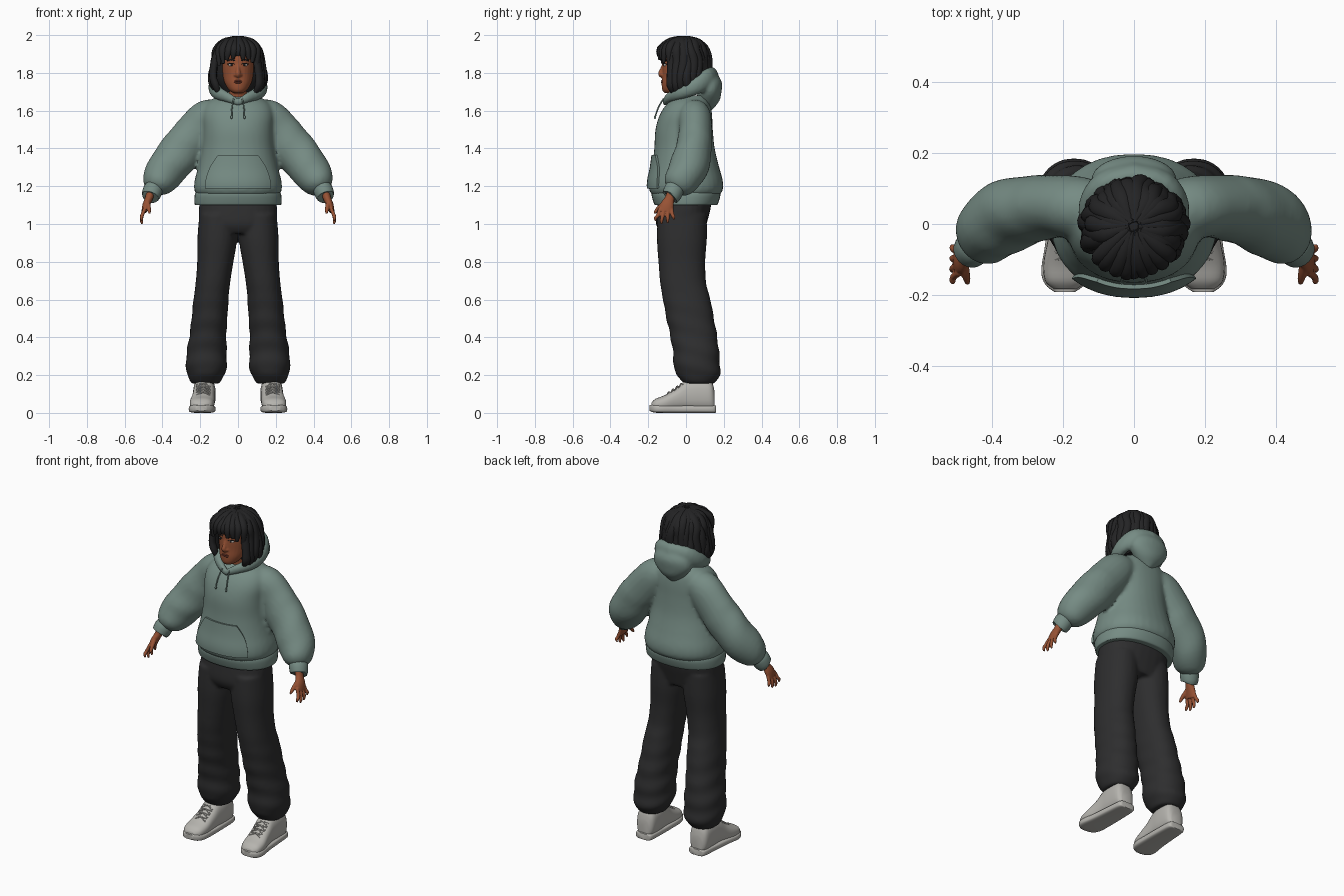
import bpy, bmesh, math, random
from mathutils import Vector, Matrix

random.seed(4)
X, Y, Z = Vector((1, 0, 0)), Vector((0, 1, 0)), Vector((0, 0, 1))
SIDES = (1, -1)

default_cube = bpy.data.objects.get("Cube")
if default_cube:
    bpy.data.objects.remove(default_cube)


def material(name, r, g, b):
    mat = bpy.data.materials.new(name)
    mat.use_nodes = True
    mat.diffuse_color = (r, g, b, 1)
    shader = mat.node_tree.nodes["Principled BSDF"]
    shader.inputs["Base Color"].default_value = (r, g, b, 1)
    shader.inputs["Roughness"].default_value = 0.8
    return mat


SAGE = material("sage green cloth", .18, .26, .23)
CHARCOAL = material("charcoal cloth", .027, .027, .028)
BLACK = material("black hair", .017, .017, .018)
SKIN = material("brown skin", .31, .085, .035)
LIP = material("dark rose lips", .2, .05, .03)
WHITE = material("eye white", .6, .57, .53)
CANVAS = material("off white canvas", .47, .46, .43)


def smooth_rows(rows, steps):
    """Catmull-Rom interpolation of (x, y, z, radius, radius) rows."""
    rows = [Vector(r) for r in rows]
    last, out = len(rows) - 1, []
    for i in range(last):
        a, b, c, d = rows[max(i - 1, 0)], rows[i], rows[i + 1], rows[min(i + 2, last)]
        for k in range(steps):
            t = k / steps
            out.append((b * 2 + (c - a) * t + (a * 2 - b * 5 + c * 4 - d) * t ** 2
                        + (b * 3 - a - c * 3 + d) * t ** 3) * .5)
    return out + [rows[-1]]


def loft(bm, rows, ref=Y, along=None, n=20, p=2, steps=4, fold=None, side=1):
    """Skin superelliptic sections along a path; side=-1 mirrors it in x."""
    pts = smooth_rows([(r[0] * side, *r[1:]) for r in rows], steps)
    centres = [Vector(q[:3]) for q in pts]
    rings = []
    for i, q in enumerate(pts):
        t = along or centres[min(i + 1, len(pts) - 1)] - centres[max(i - 1, 0)]
        t = t.normalized()
        u = ref.cross(t).normalized()
        v = t.cross(u)
        ring = []
        for k in range(n):
            ang = math.tau * k / n
            c, s = math.cos(ang), math.sin(ang)
            c = math.copysign(abs(c) ** (2 / p), c)
            s = math.copysign(abs(s) ** (2 / p), s)
            w = 1 + (fold(q[2], ang) if fold else 0)
            ring.append(bm.verts.new(centres[i] + u * c * w * max(q[3], .001)
                                     + v * s * w * max(q[4], .001)))
        rings.append(ring)
    for lo, hi in zip(rings, rings[1:]):
        for k in range(n):
            m = (k + 1) % n
            bm.faces.new((lo[k], lo[m], hi[m], hi[k]))
    bm.faces.new(rings[0][::-1])
    bm.faces.new(rings[-1])


def ball(bm, centre, radii):
    bmesh.ops.create_uvsphere(bm, u_segments=16, v_segments=10, radius=1,
                              matrix=Matrix.Translation(centre) @ Matrix.Diagonal((*radii, 1)))


def finish(name, bm, mat, voxel=0, relax=0, thick=0, wrap=None):
    """Turn the bmesh into an object, fuse its volumes and shade it."""
    bmesh.ops.recalc_face_normals(bm, faces=bm.faces[:])
    mesh = bpy.data.meshes.new(name)
    bm.to_mesh(mesh)
    bm.free()
    obj = bpy.data.objects.new(name, mesh)
    bpy.context.collection.objects.link(obj)
    bpy.ops.object.select_all(action="DESELECT")
    obj.select_set(True)
    bpy.context.view_layer.objects.active = obj
    if wrap:
        mod = obj.modifiers.new("wrap", "SHRINKWRAP")
        mod.target, mod.wrap_method, mod.wrap_mode = wrap, "PROJECT", "ABOVE_SURFACE"
        mod.use_project_y, mod.offset = True, .006
    if thick:
        mod = obj.modifiers.new("thickness", "SOLIDIFY")
        mod.thickness, mod.offset = thick, 0
    if voxel:
        mod = obj.modifiers.new("fuse", "REMESH")
        mod.mode, mod.voxel_size = "VOXEL", voxel
    if relax:
        mod = obj.modifiers.new("relax", "SMOOTH")
        mod.factor, mod.iterations = .5, relax
    for mod in list(obj.modifiers):
        bpy.ops.object.modifier_apply(modifier=mod.name)
    obj.data.materials.clear()
    obj.data.materials.append(mat)
    bpy.ops.object.shade_smooth_by_angle(angle=math.radians(45))
    return obj


# Hoodie body and puffy sleeves, fused at the shoulders
bm = bmesh.new()
loft(bm, [(0, 0, 1.15, .215, .175), (0, 0, 1.18, .232, .195), (0, 0, 1.23, .23, .195),
          (0, -.002, 1.3, .212, .178), (0, -.008, 1.4, .192, .16), (0, -.01, 1.5, .187, .152),
          (0, 0, 1.58, .19, .138), (0, .015, 1.64, .165, .113), (0, .03, 1.68, .1, .075)],
     along=Z, n=32, p=2.2)
for s in SIDES:
    loft(bm, [(.07, .04, 1.59, .06, .07), (.15, .045, 1.565, .1, .088), (.22, .05, 1.49, .11, .088),
              (.32, .035, 1.365, .112, .1), (.385, .005, 1.28, .106, .102),
              (.43, -.04, 1.21, .08, .085), (.447, -.058, 1.18, .045, .048)], side=s,
         fold=lambda z, a: .025 * math.sin(42 * z + 2 * a) * (z < 1.45))
hoodie = finish("hoodie_body", bm, SAGE, voxel=.012, relax=4)

# Ribbed hem and cuffs
bm = bmesh.new()
loft(bm, [(0, -.002, 1.1, .222, .158), (0, 0, 1.105, .23, .168), (0, 0, 1.15, .23, .182),
          (0, 0, 1.175, .22, .18)], along=Z, n=40, p=2.2)
finish("hoodie_hem", bm, SAGE)
bm = bmesh.new()
for s in SIDES:
    loft(bm, [(.44, -.052, 1.2, .045, .048), (.45, -.064, 1.18, .052, .053),
              (.462, -.077, 1.15, .049, .05), (.464, -.08, 1.145, .043, .044)], side=s)
finish("hoodie_cuffs", bm, SAGE)

# Front pouch pocket laid over the belly
bm = bmesh.new()
grid = []
for j in range(13):
    t = j / 12
    half = .1 + .068 * (1 - t * t)
    grid.append([bm.verts.new((half * (i / 10 - 1), -.5, 1.19 + .175 * t)) for i in range(21)])
for lo, hi in zip(grid, grid[1:]):
    for i in range(20):
        bm.faces.new((lo[i], lo[i + 1], hi[i + 1], hi[i]))
finish("pouch_pocket", bm, SAGE, thick=.012, wrap=hoodie)

# Hood lying on the back, with its rim running round to the throat
bm = bmesh.new()
for s in SIDES:
    loft(bm, [(-.006, -.112, 1.64, .014, .016), (.05, -.092, 1.668, .02, .026),
              (.108, -.03, 1.695, .03, .036), (.122, .05, 1.73, .034, .046),
              (.08, .115, 1.768, .036, .055), (-.01, .137, 1.775, .038, .056)], ref=Z, side=s)
loft(bm, [(0, .105, 1.6, .025, .03), (0, .118, 1.65, .082, .058), (0, .124, 1.7, .118, .064),
          (0, .128, 1.75, .112, .062), (0, .128, 1.79, .08, .04)], along=Z, n=28)
finish("hood", bm, SAGE, voxel=.009, relax=4)

# Drawstrings with knotted ends
bm = bmesh.new()
for s in SIDES:
    loft(bm, [(.022, -.118, 1.665, .004, .004), (.03, -.142, 1.625, .004, .004),
              (.034, -.158, 1.585, .004, .004), (.034, -.164, 1.56, .004, .004)], n=8, side=s)
    ball(bm, (.034 * s, -.164, 1.565), (.006, .006, .009))
finish("drawstrings", bm, SAGE)

# Baggy trousers: hips and two legs with gathered ankles
def gathers(z, a):
    return .035 * max(0, min(1, (.75 - z) * 2)) * math.sin(58 * z + 2 * math.sin(a))

bm = bmesh.new()
loft(bm, [(0, -.02, .95, .195, .115), (0, -.025, 1, .205, .134), (0, -.012, 1.08, .207, .142),
          (0, -.005, 1.14, .2, .14)], along=Z, n=28, p=2.3)
for s in SIDES:
    loft(bm, [(.172, .072, .155, .072, .08), (.172, .07, .18, .09, .1), (.168, .06, .22, .104, .122),
              (.167, .055, .3, .108, .122), (.16, .042, .4, .098, .124), (.151, .022, .5, .095, .126),
              (.143, .004, .6, .093, .126), (.134, -.014, .68, .091, .122),
              (.12, -.022, .8, .096, .124), (.11, -.022, .92, .105, .132),
              (.105, -.02, 1.05, .1, .13)], along=Z, n=28, p=2.2, fold=gathers, side=s)
finish("trousers", bm, CHARCOAL, voxel=.01, relax=3)

# High-top shoes: upper, sole and crossed laces
bm = bmesh.new()
for s in SIDES:
    loft(bm, [(.178, .152, .06, .035, .05), (.178, .13, .092, .056, .084), (.178, .06, .098, .06, .09),
              (.18, 0, .092, .058, .082), (.184, -.05, .071, .06, .061), (.19, -.11, .052, .065, .043),
              (.193, -.16, .042, .057, .033), (.194, -.183, .034, .032, .02)],
         ref=Z, along=-Y, n=24, p=2.5, side=s)
finish("shoe_uppers", bm, CANVAS)
bm = bmesh.new()
for s in SIDES:
    loft(bm, [(.178, .16, .02, .033, .018), (.178, .145, .02, .053, .02), (.18, .05, .02, .06, .02),
              (.184, -.05, .02, .065, .02), (.191, -.13, .021, .07, .021),
              (.194, -.17, .023, .056, .021), (.195, -.192, .026, .028, .015)],
         ref=Z, along=-Y, n=28, p=4, side=s)
finish("shoe_soles", bm, CANVAS)
bm = bmesh.new()
for s in SIDES:
    for i in range(4):
        for d in (.01, -.01):
            y = -.025 - .022 * i
            top = .155 + .69 * (y + .02)
            loft(bm, [(.148, y + d, top - .008 + d / 2, .004, .004), (.184, y, top + .004, .004, .004),
                      (.22, y - d, top - .008 - d / 2, .004, .004)], n=6, side=s)
finish("shoe_laces", bm, CANVAS)

# Hands: palm, four fingers and thumb
bm = bmesh.new()
for s in SIDES:
    loft(bm, [(.46, -.072, 1.18, .026, .028), (.47, -.085, 1.14, .021, .025),
              (.487, -.1, 1.1, .019, .036), (.497, -.108, 1.065, .014, .037)], side=s)
    for i, tip in enumerate((1.015, 1.0, 1.004, 1.022)):
        y = -.137 + .02 * i
        lean = .006 * (i - 2)
        loft(bm, [(.492, y, 1.085, .01, .01), (.508, y + lean, 1.045, .01, .01),
                  (.511, y + lean * 2, tip + .018, .009, .009),
                  (.507, y + lean * 2, tip, .005, .005)], n=10, side=s)
    loft(bm, [(.48, -.1, 1.125, .012, .014), (.474, -.135, 1.095, .012, .012),
              (.47, -.158, 1.07, .01, .01), (.468, -.168, 1.055, .005, .005)], n=10, side=s)
finish("hands", bm, SKIN, voxel=.004, relax=2)

# Head with nose and neck
bm = bmesh.new()
loft(bm, [(0, -.078, 1.693, .025, .035), (0, -.07, 1.71, .048, .056), (0, -.05, 1.745, .07, .079),
          (0, -.03, 1.79, .081, .096), (0, -.02, 1.84, .086, .106), (0, -.015, 1.9, .085, .105),
          (0, -.01, 1.95, .06, .075)], along=Z, n=28)
loft(bm, [(0, .01, 1.6, .055, .055), (0, -.005, 1.68, .048, .05), (0, -.01, 1.76, .048, .05)], along=Z)
loft(bm, [(0, -.115, 1.85, .008, .01), (0, -.126, 1.82, .01, .011), (0, -.134, 1.796, .014, .014),
          (0, -.128, 1.78, .012, .01)], n=12)
for s in SIDES:
    ball(bm, (.014 * s, -.124, 1.789), (.009, .012, .008))
finish("head", bm, SKIN, voxel=.005, relax=2)

# Eyes, lashes, brows and lips
whites, darks, lips = bmesh.new(), bmesh.new(), bmesh.new()
for s in SIDES:
    ball(whites, (.034 * s, -.109, 1.842), (.016, .01, .008))
    ball(darks, (.034 * s, -.114, 1.842), (.007, .008, .007))
    for z, r in ((1.849, .0025), (1.868, .004)):
        loft(darks, [(.016, -.121, z - .003, r, r), (.034, -.119, z + .002, r, r),
                     (.056, -.103, z - .003, r, r)], ref=Z, n=8, side=s)
for z in (1.757, 1.749):
    ball(lips, (0, -.122, z), (.024, .01, .006))
finish("eye_whites", whites, WHITE)
finish("irises_and_brows", darks, BLACK)
finish("lips", lips, LIP)

# Hair: inner volume plus overlapping chunky locks
bm = bmesh.new()
loft(bm, [(0, .035, 1.7, .085, .07), (0, .03, 1.76, .12, .09), (0, .025, 1.83, .125, .1),
          (0, .02, 1.9, .115, .1), (0, .01, 1.95, .07, .08)], along=Z, n=28)
loft(bm, [(0, -.01, 1.893, .113, .12), (0, -.01, 1.925, .11, .122), (0, -.01, 1.965, .075, .085),
          (0, -.01, 1.988, .025, .03)], along=Z, n=28)


def lock(degrees, profile, wide):
    ang = math.radians(degrees)
    radial = Vector((math.sin(ang), -math.cos(ang), 0))
    tangent = Vector((math.cos(ang), math.sin(ang), 0))
    rows = []
    for i, (r, z) in enumerate(profile):
        end = i == len(profile) - 1
        sway = tangent * random.uniform(-.008, .008)
        pos = radial * (r + random.uniform(-.006, .006)) + sway - Y * .008
        size = .4 if end else 1
        rows.append((pos.x, pos.y, z, .019 * size, wide * size * (.6 if i == 0 else 1)))
    loft(bm, rows, ref=tangent, n=10)


for deg in range(-48, 49, 12):
    drop = 1.882 - abs(deg) * .0008 + random.uniform(-.008, .008)
    lock(deg, [(.015, 1.977), (.075, 1.967), (.126, 1.925), (.136, drop)], .022)
for deg in range(58, 303, 13):
    back = max(0, -math.cos(math.radians(deg)))
    low = 1.685 + .05 * back + random.uniform(-.008, .015)
    lock(deg, [(.015, 1.977), (.075, 1.962), (.112, 1.92), (.126, 1.86),
               (.137 - .012 * back, 1.78), (.125 - .02 * back, 1.73), (.105, low)], .025)
finish("hair", bm, BLACK)
